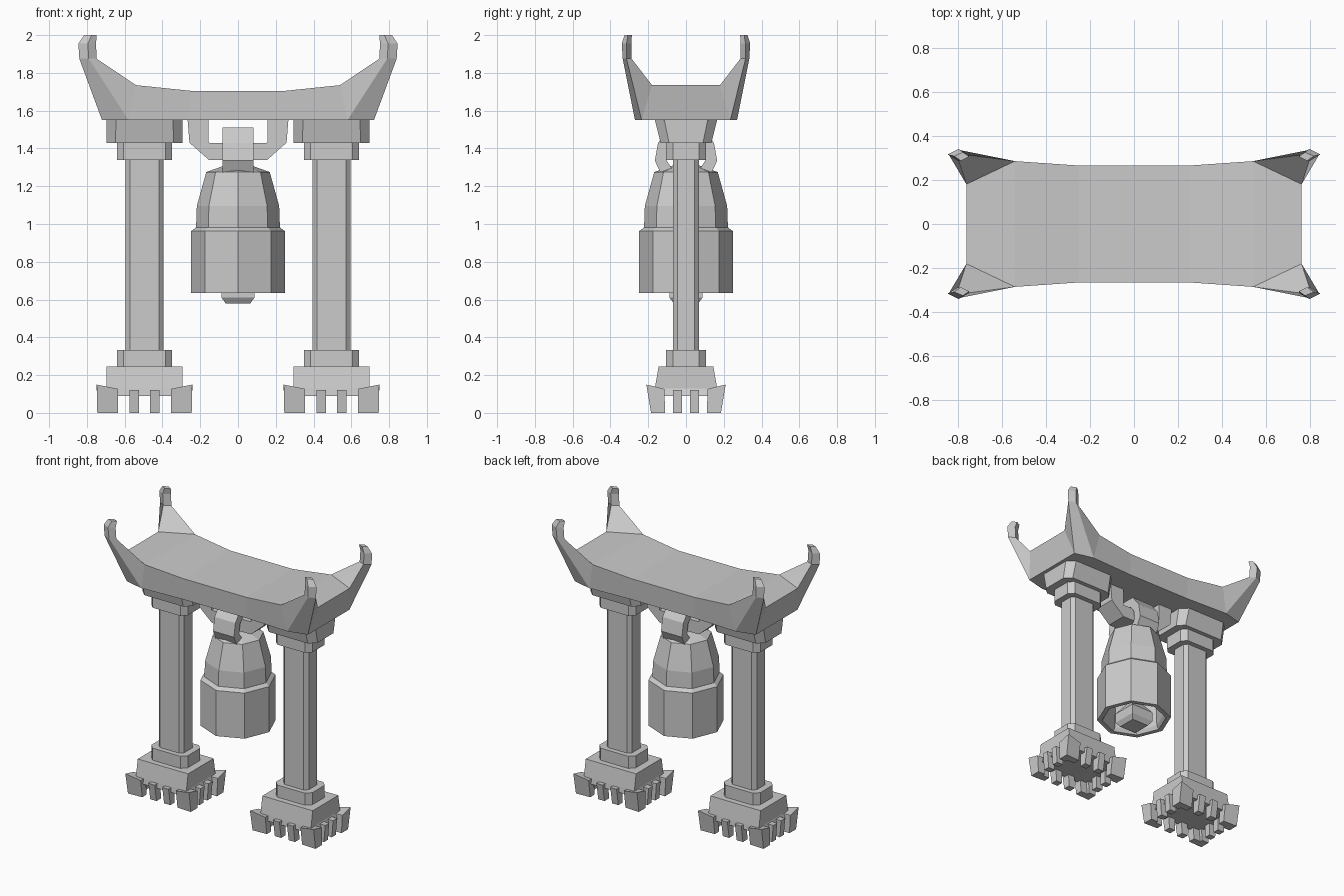
import bpy, bmesh
from math import sin, cos, pi

if "Cube" in bpy.data.objects:
    bpy.data.objects.remove(bpy.data.objects["Cube"])


def finish(name, bm):
    bmesh.ops.remove_doubles(bm, verts=bm.verts, dist=1e-4)
    bmesh.ops.recalc_face_normals(bm, faces=bm.faces)
    me = bpy.data.meshes.new(name)
    bm.to_mesh(me)
    bm.free()
    ob = bpy.data.objects.new(name, me)
    bpy.context.collection.objects.link(ob)
    return ob


def loft(name, rings, closed=False):
    """Skin a stack of equal-sized point rings; cap the ends or join them."""
    bm = bmesh.new()
    vs = [[bm.verts.new(p) for p in r] for r in rings]
    n = len(rings[0])
    pairs = list(zip(vs, vs[1:])) + ([(vs[-1], vs[0])] if closed else [])
    for a, b in pairs:
        for i in range(n):
            j = (i + 1) % n
            bm.faces.new((a[i], a[j], b[j], b[i]))
    if not closed:
        bm.faces.new(vs[0])
        bm.faces.new(vs[-1])
    return finish(name, bm)


def cut_rect(cx, hx, hy, c, z):
    """Rectangle ring with chamfered corners."""
    q = [(hx, hy - c), (hx - c, hy), (c - hx, hy), (-hx, hy - c),
         (-hx, c - hy), (c - hx, -hy), (hx - c, -hy), (hx, c - hy)]
    return [(cx + x, y, z) for x, y in q]


def rect(cx, x0, x1, y0, y1, z):
    return [(cx + x0, y0, z), (cx + x1, y0, z), (cx + x1, y1, z), (cx + x0, y1, z)]


def octagon(r, z):
    return [(r * cos(i * pi / 4), r * sin(i * pi / 4), z) for i in range(8)]


# Roof: one quarter (deck, walls, underside, upturned horn), repeated four ways
deck = [(0, 0, 1.705), (.25, 0, 1.705), (.54, 0, 1.735), (.76, 0, 1.735),
        (0, .265, 1.705), (.25, .265, 1.705), (.54, .285, 1.735), (.76, .18, 1.735)]
under = [(x, y, 1.55) for x, y in [(0, 0), (.25, 0), (.58, 0), (.72, 0),
                                  (0, .255), (.25, .255), (.58, .27), (.72, .235)]]
horn = [(.748, .312, 1.875), (.79, .335, 1.875), (.84, .315, 1.875), (.795, .288, 1.875),
        (.752, .315, 1.955), (.795, .34, 1.955), (.845, .315, 1.955), (.80, .288, 1.955),
        (.748, .305, 2), (.775, .325, 2), (.815, .308, 2), (.785, .287, 2)]
faces = [(0, 1, 5, 4), (1, 2, 6, 5), (2, 3, 7, 6), (6, 7, 19, 16),
         (4, 5, 13, 12), (5, 6, 14, 13), (6, 16, 17, 14), (14, 17, 18, 15),
         (7, 19, 18, 15), (3, 7, 15, 11), (8, 9, 13, 12), (9, 10, 14, 13),
         (10, 11, 15, 14), (24, 25, 26, 27)]
for r in (16, 20):
    faces += [(r + i, r + (i + 1) % 4, r + 4 + (i + 1) % 4, r + 4 + i) for i in range(4)]
bm = bmesh.new()
for sx in (-1, 1):
    for sy in (-1, 1):
        vs = [bm.verts.new((sx * x, sy * y, z)) for x, y, z in deck + under + horn]
        for f in faces:
            bm.faces.new([vs[i] for i in f])
finish("roof", bm)

# Two pillars with stepped bases, capitals and toothed feet
for side, cx in (("left", -.495), ("right", .495)):
    loft(side + "_pillar", [cut_rect(cx, .1, .07, .024, .32), cut_rect(cx, .1, .07, .024, 1.35)])
    loft(side + "_capital", [cut_rect(cx, .145, .105, .035, 1.34), cut_rect(cx, .145, .105, .035, 1.43),
                             cut_rect(cx, .2, .135, .045, 1.43), cut_rect(cx, .2, .165, .05, 1.552)])
    loft(side + "_base", [rect(cx, -.215, .215, -.17, .17, .09), rect(cx, -.2, .2, -.165, .165, .13),
                          rect(cx, -.2, .2, -.145, .145, .245)])
    loft(side + "_base_step", [cut_rect(cx, .145, .105, .035, .24), cut_rect(cx, .145, .105, .035, .332)])
    for sx in (-1, 1):
        for sy in (-1, 1):
            # L-shaped corner claw, flaring outward towards its top
            low = [(.25, .185), (.14, .18), (.14, .13), (.195, .13), (.195, .11), (.25, .11)]
            top = [(.253, .21, .15), (.14, .198, .127), (.14, .14, .127),
                   (.19, .14, .127), (.19, .115, .127), (.253, .115, .127)]
            loft(side + "_foot_corner", [[(cx + sx * x, sy * y, 0) for x, y in low],
                                         [(cx + sx * x, sy * y, z) for x, y, z in top]])
            # Straight teeth on the long and short sides
            loft(side + "_foot_tooth", [
                rect(cx, sx * .03, sx * .08, sy * .125, sy * .175, 0),
                rect(cx, sx * .03, sx * .08, sy * .13, sy * .195, .122)])
            loft(side + "_foot_tooth", [
                rect(cx, sx * .185, sx * .235, sy * .022, sy * .068, 0),
                rect(cx, sx * .185, sx * .245, sy * .022, sy * .068, .122)])

# Bell: hollow octagonal shell with stepped shoulder
shell = [(.19, .9), (.2, .66), (.215, .635), (.248, .635), (.248, .962), (.222, .982),
         (.218, 1.095), (.168, 1.275), (.07, 1.31)]
loft("bell", [octagon(r, z) for r, z in shell])

# Clapper: square block with bevelled bottom
loft("clapper", [rect(0, -s, s, -s, s, z) for s, z in
                 ((.066, .58), (.088, .612), (.088, .68), (.03, .76), (.03, .92))])


def strap(name, outer, inner, half, place):
    """Open arch: mirrored half outlines, skinned across its width."""
    def mirror(p):
        return p + [(-a, z) for a, z in reversed(p)]
    rings = []
    for (a, za), (b, zb) in zip(mirror(outer), mirror(inner)):
        rings.append([place(a, -half, za), place(a, half, za),
                      place(b, half, zb), place(b, -half, zb)])
    return loft(name, rings)


# Hanger under the roof and the bell's own loop hooked over it
strap("roof_hanger", [(-.267, 1.555), (-.257, 1.43), (-.155, 1.34)],
      [(-.157, 1.555), (-.157, 1.432), (-.15, 1.43)], .075, lambda a, w, z: (a, w, z))
strap("bell_loop", [(-.125, 1.25), (-.165, 1.335), (-.148, 1.43), (-.085, 1.51)],
      [(-.06, 1.27), (-.105, 1.34), (-.095, 1.405), (-.06, 1.445)], .083, lambda a, w, z: (w, a, z))
